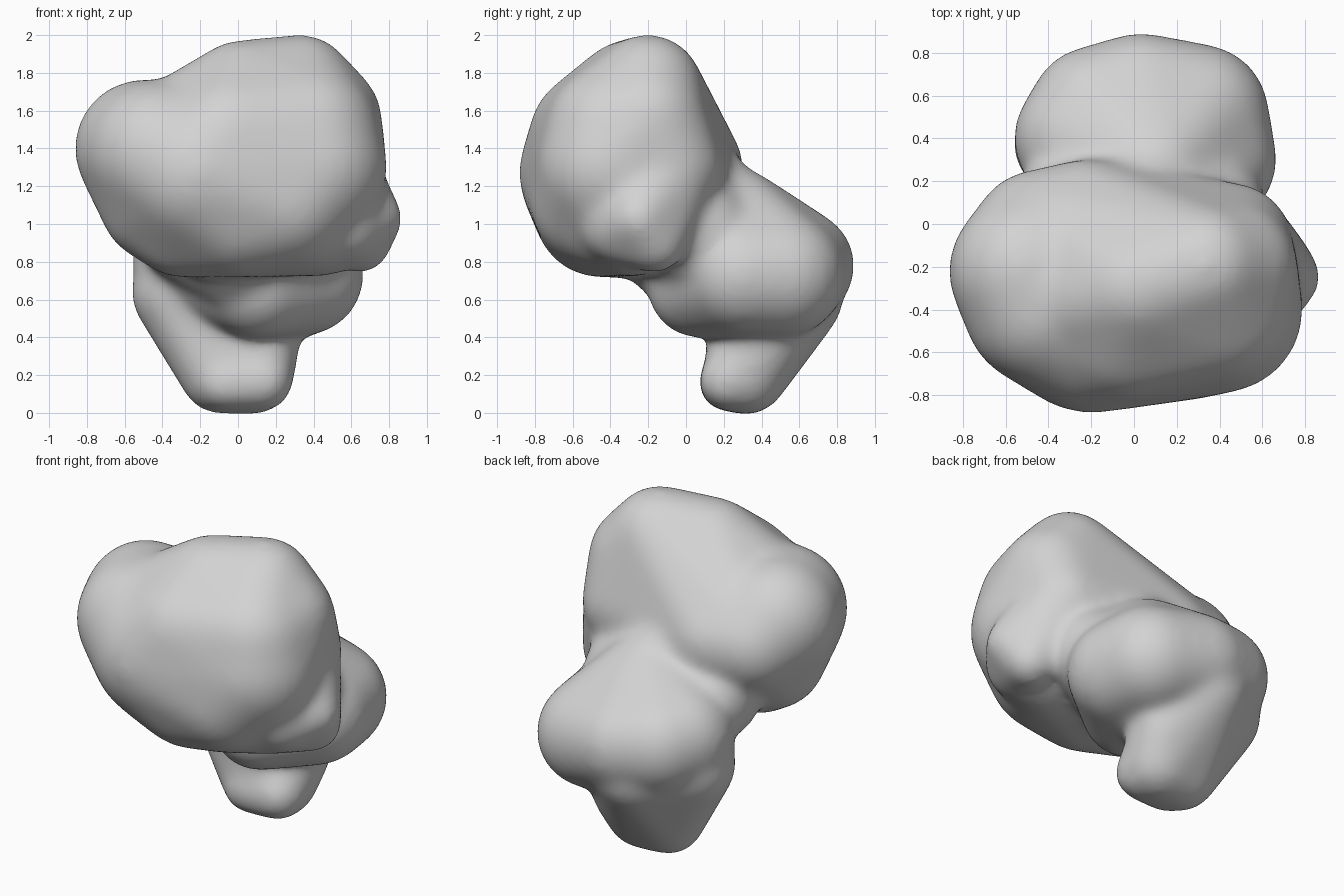
import bpy, bmesh
from mathutils import Matrix

cube = bpy.data.objects.get("Cube")
if cube:
    bpy.data.objects.remove(cube, do_unlink=True)

grey = bpy.data.materials.new("light_grey_rock")
grey.use_nodes = True
grey.diffuse_color = (0.65, 0.65, 0.65, 1)
grey.node_tree.nodes["Principled BSDF"].inputs["Base Color"].default_value = (0.65, 0.65, 0.65, 1)


def add_hull(bm, balls):
    """Wrap a rounded skin around a group of balls (x, y, z, radius)."""
    part = bmesh.new()
    for x, y, z, r in balls:
        # Slightly oversized, since softening draws tight curves inward
        bmesh.ops.create_icosphere(part, subdivisions=4, radius=r + 0.004 / r,
                                   matrix=Matrix.Translation((x, y, z)))
    verts = [bm.verts.new(v.co) for v in part.verts]
    part.free()
    result = bmesh.ops.convex_hull(bm, input=verts)
    spare = {g for g in result["geom_interior"] + result["geom_unused"]
             if isinstance(g, bmesh.types.BMVert)}
    bmesh.ops.delete(bm, geom=list(spare), context='VERTS')


# Balls shared by the large lobe and its crest
front_belly = (-0.2, -0.45, 1.27, 0.425)
right_cheek = (0.4, -0.4, 1.3, 0.38)
low_front = (0.25, -0.46, 1.12, 0.35)
rear_left = (-0.45, -0.05, 1.3, 0.29)
rear_mid = (-0.22, 0.03, 1.3, 0.26)
rear_right = (0.45, -0.1, 1.3, 0.28)
low_right = (0.45, -0.28, 0.98, 0.24)

groups = {
    "large_lobe": [front_belly, right_cheek, low_front, rear_left, rear_mid, rear_right,
                   low_right, (-0.5, -0.22, 1.4, 0.355), (-0.42, -0.38, 1.38, 0.37),
                   (-0.42, -0.28, 1.11, 0.3), (-0.3, -0.33, 1.0, 0.27),
                   (0.0, -0.46, 1.06, 0.33)],
    "crest": [(0.33, -0.2, 1.715, 0.275), (0.02, -0.3, 1.68, 0.28), (0.45, -0.2, 1.55, 0.3),
              (0.38, -0.38, 1.48, 0.36), (-0.03, -0.48, 1.46, 0.34),
              (-0.42, -0.36, 1.33, 0.36), front_belly, right_cheek, low_front,
              rear_left, rear_mid, rear_right],
    "side_knob": [(0.72, -0.25, 1.03, 0.12), (0.65, -0.16, 0.9, 0.13),
                  (0.55, -0.35, 1.0, 0.2), (0.48, -0.15, 1.2, 0.28)],
    "neck": [(0.0, 0.0, 0.82, 0.27), (-0.05, -0.15, 1.0, 0.3), (0.33, 0.07, 0.95, 0.27),
             (-0.27, 0.1, 0.97, 0.26), (0.05, 0.12, 1.15, 0.24)],
    "small_lobe": [(0.35, 0.3, 0.73, 0.305), (0.3, 0.51, 0.73, 0.32),
                   (0.03, 0.6, 0.78, 0.28), (0.1, 0.25, 1.02, 0.27),
                   (0.1, 0.42, 0.89, 0.28), (-0.18, 0.52, 0.8, 0.3),
                   (-0.25, 0.4, 0.82, 0.3), (0.1, 0.07, 0.67, 0.26)],
    "foot_ridge": [(0.08, 0.32, 0.21, 0.2), (-0.1, 0.31, 0.2, 0.185),
                   (-0.31, 0.38, 0.64, 0.24), (-0.05, 0.57, 0.62, 0.25),
                   (0.11, 0.42, 0.38, 0.2)],
    "foot_toe": [(-0.07, 0.22, 0.16, 0.12), (0.13, 0.23, 0.17, 0.13),
                 (0.11, 0.36, 0.27, 0.18)],
}

# Gather the overlapping masses in one body
bm = bmesh.new()
for balls in groups.values():
    add_hull(bm, balls)
bmesh.ops.recalc_face_normals(bm, faces=bm.faces[:])
mesh = bpy.data.meshes.new("two_lobed_rock")
bm.to_mesh(mesh)
bm.free()
mesh.materials.append(grey)
mesh.shade_smooth()
rock = bpy.data.objects.new("two_lobed_rock", mesh)
bpy.context.collection.objects.link(rock)

# Fuse the masses and soften the creases between them
remesh = rock.modifiers.new("fuse", 'REMESH')
remesh.mode = 'VOXEL'
remesh.voxel_size = 0.022
remesh.use_smooth_shade = True
soften = rock.modifiers.new("soften", 'SMOOTH')
soften.factor = 0.5
soften.iterations = 45
